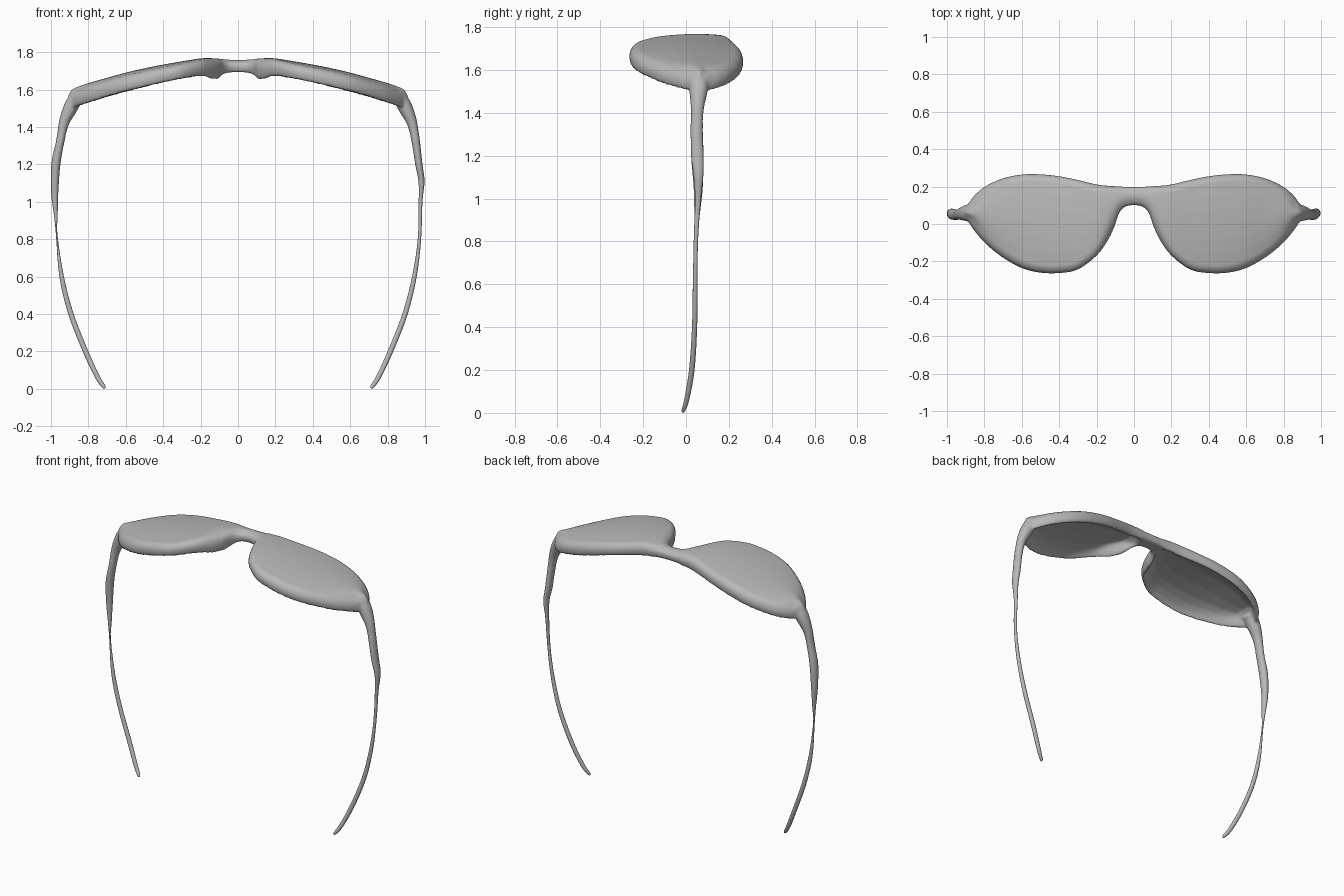
import bpy, bmesh, math
from mathutils import Vector

if "Cube" in bpy.data.objects:
    bpy.data.objects.remove(bpy.data.objects["Cube"])

grey = bpy.data.materials.new("plain grey")
grey.diffuse_color = (0.48, 0.48, 0.48, 1)
grey.use_nodes = True
grey.node_tree.nodes["Principled BSDF"].inputs["Base Color"].default_value = grey.diffuse_color


def smooth_path(pts, steps):
    """Catmull-Rom samples through a list of tuples."""
    out = []
    p = [Vector(q) for q in pts]
    for i in range(len(p) - 1):
        a, b, c, d = p[max(i - 1, 0)], p[i], p[i + 1], p[min(i + 2, len(p) - 1)]
        for k in range(steps):
            t = k / steps
            out.append(0.5 * (2 * b + (c - a) * t + (2 * a - 5 * b + 4 * c - d) * t * t
                              + (3 * b - a - 3 * c + d) * t ** 3))
    out.append(p[-1])
    return out


def loft(name, shells):
    """Skin lists of equal rings into closed shells of one object."""
    bm = bmesh.new()
    for rings in shells:
        rows = [[bm.verts.new(v) for v in ring] for ring in rings]
        n = len(rows[0])
        for r, s in zip(rows, rows[1:]):
            for i in range(n):
                bm.faces.new((r[i], r[(i + 1) % n], s[(i + 1) % n], s[i]))
        bm.faces.new(rows[0])
        bm.faces.new(rows[-1])
    bmesh.ops.recalc_face_normals(bm, faces=bm.faces)
    me = bpy.data.meshes.new(name)
    bm.to_mesh(me)
    bm.free()
    me.materials.append(grey)
    ob = bpy.data.objects.new(name, me)
    bpy.context.collection.objects.link(ob)
    bpy.ops.object.select_all(action='DESELECT')
    ob.select_set(True)
    bpy.context.view_layer.objects.active = ob
    bpy.ops.object.shade_smooth()
    return ob


# Front frame, half stations: x, lower y, upper y, front bottom z, top z, back bottom z
stations = [
    (0.00, 0.101, 0.200, 1.694, 1.759, 1.694), (0.045, 0.093, 0.200, 1.692, 1.760, 1.693),
    (0.075, 0.066, 0.201, 1.684, 1.762, 1.690), (0.092, 0.025, 0.202, 1.670, 1.764, 1.688),
    (0.107, -0.020, 0.203, 1.656, 1.766, 1.685), (0.14, -0.088, 0.205, 1.655, 1.768, 1.682),
    (0.20, -0.170, 0.212, 1.671, 1.767, 1.673), (0.30, -0.244, 0.236, 1.656, 1.751, 1.656),
    (0.40, -0.263, 0.256, 1.636, 1.734, 1.636), (0.50, -0.261, 0.266, 1.613, 1.714, 1.612),
    (0.60, -0.236, 0.265, 1.588, 1.691, 1.586), (0.70, -0.181, 0.245, 1.560, 1.663, 1.558),
    (0.79, -0.109, 0.205, 1.530, 1.638, 1.530), (0.85, -0.041, 0.157, 1.512, 1.618, 1.512),
    (0.885, 0.010, 0.110, 1.503, 1.603, 1.503), (0.908, 0.038, 0.080, 1.510, 1.572, 1.510)]
half = smooth_path(stations, 4)


def slope(i, k):
    a, b = half[max(i - 1, 0)], half[min(i + 1, len(half) - 1)]
    return (b[k] - a[k]) / (b[0] - a[0])


def section(i, side):
    """Domed top, rounded rim and softly hollowed underside at one station."""
    x, lo, hi, zf, zt, zr = half[i]
    w = hi - lo
    r0, r1 = [min(0.033 * math.hypot(1, slope(i, k)), w * 0.3) for k in (1, 2)]
    a, b = lo + r0, hi - r1
    outer = max(0, min(1, (x - 0.1) / 0.25))
    level = 0.48 - 0.10 * outer          # height of the widest line of the rim
    drop = 0.12 + 0.14 * outer           # how far the dome falls towards the rim
    cf, cr = zf + level * (zt - zf), zr + level * (zt - zr)
    hollow = max(0, zt - 0.043 - zr) * max(0, min(1, (w - 0.13) / 0.15))
    sh = [(s, h * (1 - drop)) for s, h in ((0.1, 0.38), (0.4, 0.74), (1, 1))]
    pts = [(lo, cf)]
    pts += [(lo + r0 * s, cf + (zt - cf) * h) for s, h in sh]
    for t in (0.17, 0.33, 0.5, 0.67, 0.83):
        up = zt - (cf + (cr - cf) * t)
        pts.append((a + (b - a) * t, zt - drop * up * (2 * t - 1) ** 2))
    pts += [(hi - r1 * s, cr + (zt - cr) * h) for s, h in reversed(sh)]
    pts += [(hi, cr), (hi - 0.1 * r1, cr + 0.6 * (zr - cr)), (hi - 0.4 * r1, zr),
            (hi - 0.8 * r1, zr + 0.1 * hollow)]
    # underside runs from the back rim to the front rim
    for t, h in ((0.99, 0.42), (0.93, 0.75), (0.8, 0.95), (0.5, 1), (0.25, 0.9),
                 (0.12, 0.68), (0.03, 0.4)):
        base = zf + (zr - zf) * min(1, t * 4)
        pts.append((a + (b - a) * t, base + h * hollow))
    pts += [(lo + 0.75 * r0, zf + 0.15 * hollow), (lo + 0.4 * r0, zf),
            (lo + 0.1 * r0, cf + 0.6 * (zf - cf))]
    return [(side * x, y, z) for y, z in pts]


# Temple arms: x, y, z, thickness radius, depth radius
hinge = [(0.835, 0.06, 1.567, 0.026, 0.042), (0.87, 0.059, 1.545, 0.038, 0.047),
         (0.900, 0.058, 1.493, 0.038, 0.042), (0.931, 0.053, 1.42, 0.028, 0.031),
         (0.951, 0.05, 1.32, 0.022, 0.028)]
middle = {1: [(0.967, 0.053, 1.2, 0.019, 0.029), (0.981, 0.058, 1.11, 0.016, 0.023),
              (0.976, 0.056, 1.0, 0.010, 0.014), (0.970, 0.046, 0.8, 0.009, 0.010)],
          -1: [(0.974, 0.053, 1.2, 0.024, 0.029), (0.980, 0.057, 1.05, 0.019, 0.021),
               (0.974, 0.052, 0.93, 0.010, 0.013), (0.969, 0.047, 0.82, 0.004, 0.006)]}
tip = [(0.943, 0.043, 0.6, 0.012, 0.011), (0.893, 0.04, 0.4, 0.014, 0.012),
       (0.815, 0.027, 0.2, 0.014, 0.013), (0.752, 0.004, 0.065, 0.013, 0.012),
       (0.719, -0.011, 0.014, 0.010, 0.009), (0.711, -0.015, 0.004, 0.003, 0.003)]


def arm_rings(side, first, last, taper):
    """Elliptical rings along one arm; taper narrows the first few rings."""
    path = smooth_path(hinge + middle[side] + tip, 4)
    rings = []
    for i in list(range(len(path)))[first:last]:
        p, a, b = path[i], path[max(i - 1, 0)], path[min(i + 1, len(path) - 1)]
        d = Vector((b[0] - a[0], b[2] - a[2])).normalized()
        f = 1 - taper * max(0, 1 - (i - first) / 3)
        ring = []
        for k in range(16):
            t = math.tau * k / 16
            u, v = f * p[3] * math.cos(t), f * p[4] * math.sin(t)
            ring.append((side * (p[0] - d.y * u), p[1] + v, p[2] + d.x * u))
        rings.append(ring)
    return rings


n = len(half)
front = [section(i, -1) for i in range(n - 1, 0, -1)] + [section(i, 1) for i in range(n)]

# Frame fused with both hinges, then softened
frame = loft("lens_frame", [front, arm_rings(1, 0, 18, 0), arm_rings(-1, 0, 18, 0)])
fuse = frame.modifiers.new("fuse", 'REMESH')
fuse.mode = 'VOXEL'
fuse.voxel_size = 0.007
fuse.use_smooth_shade = True
soft = frame.modifiers.new("soften", 'SMOOTH')
soft.factor = 0.5
soft.iterations = 6

# Thin lower arms emerge from inside the hinges
loft("right_temple", [arm_rings(1, 12, None, 0.25)])
loft("left_temple", [arm_rings(-1, 12, None, 0.25)])
